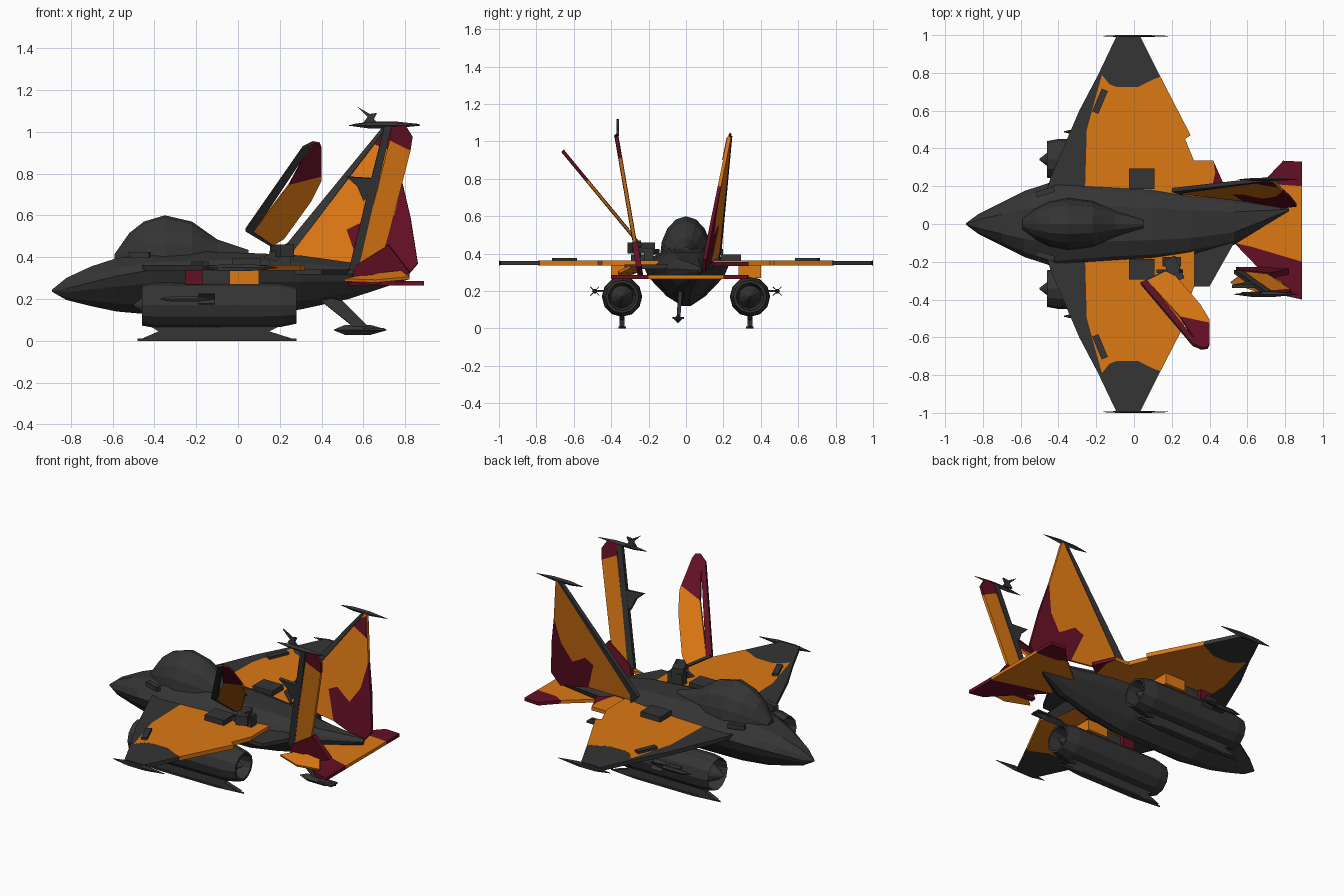
import bpy, bmesh, math
from mathutils import Vector

if "Cube" in bpy.data.objects:
    bpy.data.objects.remove(bpy.data.objects["Cube"])


def material(name, rgb):
    m = bpy.data.materials.new(name)
    m.diffuse_color = (*rgb, 1)
    m.use_nodes = True
    m.node_tree.nodes["Principled BSDF"].inputs["Base Color"].default_value = m.diffuse_color
    return m


GREY = material("charcoal grey", (0.035, 0.035, 0.035))
ORANGE = material("orange", (0.72, 0.19, 0.007))
MAROON = material("maroon", (0.125, 0.005, 0.018))


def finish(name, bm, mat):
    bmesh.ops.recalc_face_normals(bm, faces=bm.faces)
    me = bpy.data.meshes.new(name)
    bm.to_mesh(me)
    bm.free()
    me.materials.append(mat)
    ob = bpy.data.objects.new(name, me)
    bpy.context.collection.objects.link(ob)
    return ob


def plate(name, pts, t, mat):
    """Flat polygon given a thickness about its own plane."""
    pts = [Vector(p) for p in pts]
    n = Vector()
    for a, b in zip(pts, pts[1:] + pts[:1]):
        n += a.cross(b)
    n = n.normalized() * t / 2
    bm = bmesh.new()
    top = [bm.verts.new(p + n) for p in pts]
    low = [bm.verts.new(p - n) for p in pts]
    bm.faces.new(top)
    bm.faces.new(low[::-1])
    for i in range(len(pts)):
        j = (i + 1) % len(pts)
        bm.faces.new((top[i], low[i], low[j], top[j]))
    return finish(name, bm, mat)


def loft(name, rings, mat):
    bm = bmesh.new()
    vs = [[bm.verts.new(p) for p in r] for r in rings]
    n = len(vs[0])
    for a, b in zip(vs, vs[1:]):
        for i in range(n):
            j = (i + 1) % n
            bm.faces.new((a[i], a[j], b[j], b[i]))
    bm.faces.new(vs[0])
    bm.faces.new(vs[-1])
    return finish(name, bm, mat)


def lathe(name, profile, y, z, sides, mat):
    """Round body along x from (x, radius) pairs."""
    rings = [[(x, y + r * math.cos(2 * math.pi * i / sides), z + r * math.sin(2 * math.pi * i / sides))
              for i in range(sides)] for x, r in profile]
    return loft(name, rings, mat)


def box(name, c, s, mat, rot=0):
    bm = bmesh.new()
    bmesh.ops.create_cube(bm, size=1)
    for v in bm.verts:
        v.co = Vector(v.co[i] * s[i] for i in range(3))
    ob = finish(name, bm, mat)
    ob.location = c
    ob.rotation_euler[2] = rot
    return ob


def blade(name, x0, x1, y, z, h, w):
    """Slim pointed tip rail."""
    m = x0 + (x1 - x0) * 0.45
    prof = [(x0, 0.1), (m - 0.06, 1), (m + 0.06, 1), (x1, 0.1)]
    loft(name, [[(x, y - w * k, z), (x, y, z + h * k), (x, y + w * k, z), (x, y, z - h * k)]
                for x, k in prof], GREY)


# fuselage: x, centre y, half width, bottom, waist, top
hull = [(-.89, 0, .004, .235, .24, .245), (-.82, 0, .055, .195, .25, .31), (-.7, 0, .115, .165, .28, .37),
        (-.58, 0, .175, .14, .31, .41), (-.41, 0, .23, .125, .34, .43), (-.15, 0, .205, .12, .35, .44),
        (.1, 0, .19, .12, .35, .43), (.3, 0, .165, .15, .34, .42), (.53, .01, .12, .2, .32, .385),
        (.82, .075, .006, .295, .31, .335)]
rings = []
for x, c, w, b, m, t in hull:
    half = [(.45, m + (t - m) * .85), (.85, m + (t - m) * .4), (1, m), (.88, m - (m - b) * .3),
            (.45, m - (m - b) * .78), (.12, b)]
    rings.append([(x, c + k * w, z) for k, z in half] + [(x, c - k * w, z) for k, z in half[::-1]])
loft("fuselage", rings, GREY)

# canopy: x, half width, top
rings = []
for x, w, t in [(-.59, .03, .415), (-.52, .085, .515), (-.45, .12, .57), (-.35, .14, .6),
                (-.22, .125, .57), (-.1, .075, .485), (.05, .03, .435)]:
    rings.append([(x, w * math.cos(a), .38 + (t - .38) * math.sin(a))
                  for a in [math.pi * i / 8 for i in range(9)]])
loft("canopy", rings, GREY)

# wings, pods and fittings on both sides
for s, side in ((1, "left"), (-1, "right")):
    def flat(pts, z):
        return [(x, s * y, z) for x, y in pts]

    plate("wing_front_" + side, flat([(-.47, .15), (-.44, .25), (-.29, .6), (-.19, .79), (-.17, .79),
                                      (-.25, .5), (-.26, .15)], .35), .026, GREY)
    plate("wing_tip_" + side, flat([(-.19, .79), (-.09, 1), (.03, 1), (.14, .78), (.09, .76), (.02, .725),
                                    (-.09, .725), (-.13, .74), (-.17, .79)], .35), .024, GREY)
    plate("wing_panel_" + side, flat([(-.26, .15), (-.25, .5), (-.17, .79), (-.13, .74), (-.09, .725),
                                      (.02, .725), (.09, .76), (.14, .78), (.3, .47), (.27, .45),
                                      (.32, .33), (.32, .14)], .35), .026, ORANGE)
    blade("wing_tip_rail_" + side, -.17, .19, s * .995, .35, .017, .006)
    box("wing_vane_" + side, (-.18, s * .65, .368), (.035, .13, .02), GREY, -.4 * s)
    box("shoulder_box_" + side, (.04, s * .24, .365), (.135, .11, .06), GREY)
    box("nose_vane_" + side, (-.47, s * .17, .41), (.1, .03, .03), GREY, .3 * s)
    # engine pod with open ends and hub cones
    y = s * .342
    lathe("pod_" + side, [(-.5, .004), (-.46, .035), (-.38, .07), (-.38, .085), (-.46, .097), (-.4, .108),
                          (.2, .105), (.28, .088), (.28, .075), (.18, .06), (.27, .004)], y, .17, 12, GREY)
    plate("skid_" + side, [(-.42, y, .07), (-.38, y, .045), (-.46, y, .01), (.26, y, .01), (.15, y, .045),
                           (.2, y, .07)], .026, GREY)
    plate("skid_sole_" + side, [(-.48, y, .005), (-.3, y + .02, .005), (.1, y + .02, .005), (.28, y, .005),
                                (.1, y - .02, .005), (-.3, y - .02, .005)], .01, GREY)
    box("pylon_front_" + side, (-.21, y, .31), (.08, .09, .08), MAROON)
    box("pylon_rear_" + side, (.03, y, .31), (.14, .12, .08), ORANGE)
    box("pylon_core_" + side, (-.1, y, .3), (.3, .04, .08), GREY)
    # side dart on the pod
    yd = s * .488
    lathe("dart_" + side, [(-.37, .003), (-.32, .014), (-.16, .014), (-.11, .006)], yd, .2, 6, GREY)
    for a in (.8, 2.37):
        dy, dz = .033 * math.cos(a), .033 * math.sin(a)
        plate("dart_fin_" + side, [(-.19, yd + dy, .2 + dz), (-.11, yd + dy, .2 + dz),
                                   (-.11, yd - dy, .2 - dz), (-.19, yd - dy, .2 - dz)], .005, GREY)
    box("dart_arm_" + side, (-.24, s * .46, .2), (.08, .05, .012), GREY)

# wing root flaps
plate("flap_left", [(.3, .14, .345), (.3, .335, .345), (.42, .335, .345), (.43, .27, .345), (.4, .14, .345)],
      .022, ORANGE)
plate("flap_corner_left", [(.42, .335, .345), (.48, .2, .345), (.4, .14, .345), (.43, .27, .345)], .022, MAROON)
plate("flap_right", [(.3, -.1, .33), (.27, -.33, .33), (.4, -.33, .33), (.53, -.1, .33)], .024, GREY)


# tall left fin
def left_fin(pts, off=0):
    return [(x, .125 - .1075 * x + .1817 * z + off, z) for x, z in pts]


plate("fin_left", left_fin([(.26, .42), (.7, 1), (.72, 1.03), (.735, 1.03), (.785, .76), (.75, .6), (.68, .5),
                            (.58, .56), (.52, .53), (.58, .36), (.26, .38)]), .018, ORANGE)
plate("fin_left_edge", left_fin([(.2, .42), (.7, 1.03), (.72, 1.03), (.26, .42), (.26, .36)]), .022, GREY)
plate("fin_left_patch", left_fin([(.58, .36), (.52, .53), (.58, .56), (.68, .5), (.75, .6), (.785, .76),
                                  (.825, .59), (.86, .37), (.8, .3)]), .018, MAROON)
plate("fin_left_tip_patch", left_fin([(.655, .94), (.7, 1), (.735, 1.02), (.755, .9)], -.011), .006, MAROON)
blade("fin_left_rail", .55, .87, .236, 1.035, .014, .008)


# narrow right fin
def right_fin(pts):
    return [(x, -.195 - .172 * z, z) for x, z in pts]


plate("fin_right", right_fin([(.575, .36), (.725, .96), (.825, .91), (.72, .5), (.66, .31), (.6, .3)]),
      .018, ORANGE)
plate("fin_right_tip", right_fin([(.725, .96), (.735, 1.03), (.8, 1.03), (.835, .975), (.825, .91)]),
      .018, MAROON)
plate("fin_right_edge", right_fin([(.53, .34), (.7, 1.03), (.735, 1.03), (.575, .34)]), .022, GREY)
plate("fin_right_horn", right_fin([(.52, .785), (.68, .775), (.67, .73), (.6, .67), (.57, .74)]), .02, GREY)
plate("fin_right_foot", right_fin([(.56, .36), (.72, .46), (.82, .33), (.66, .27), (.54, .28)]), .03, MAROON)
blade("fin_right_rail", .53, .87, -.372, 1.03, .014, .014)
plate("fin_right_antler", [(.57, -.365, 1.12), (.63, -.365, 1.085), (.665, -.365, 1.09), (.65, -.365, 1.06),
                           (.68, -.365, 1.03), (.6, -.365, 1.045), (.62, -.365, 1.07)], .012, GREY)


# loose slanted fin with its mount
def slant_fin(pts, off=0):
    return [(x, .125 - .826 * z + off * .64, z + off * .77) for x, z in pts]


plate("slant_fin", slant_fin([(.07, .52), (.245, .75), (.4, .79), (.4, .77), (.35, .67), (.22, .49),
                              (.17, .46)]), .014, ORANGE)
plate("slant_fin_tip", slant_fin([(.245, .75), (.34, .93), (.36, .95), (.39, .945), (.4, .92), (.4, .79)]),
      .014, MAROON)
edge = [(.035, .53), (.31, .925), (.36, .95), (.335, .915), (.075, .525), (.17, .46), (.16, .455)]
plate("slant_fin_edge", slant_fin(edge, -.003), .014, GREY)
plate("slant_fin_edge_top", slant_fin(edge[:5], .006), .006, MAROON)
box("fin_mount", (.21, -.24, .43), (.07, .13, .06), GREY, .4)
box("fin_mount_post", (.2, -.2, .39), (.1, .05, .08), GREY)
plate("fin_mount_arm", [(.12, -.25, .4), (.24, -.25, .47), (.26, -.25, .44), (.18, -.25, .38)], .02, GREY)


# tailplane
def tail(pts):
    return [(x, y, .275) for x, y in pts]


plate("tailplane", tail([(.53, .1), (.7, .24), (.75, .21), (.89, .2), (.89, -.2), (.62, -.12), (.53, -.1)]),
      .02, ORANGE)
plate("tailplane_tip_left", tail([(.7, .24), (.79, .335), (.89, .33), (.89, .2), (.75, .21)]), .02, MAROON)
plate("tailplane_tip_right", tail([(.53, -.1), (.62, -.12), (.89, -.2), (.89, -.4), (.8, -.38)]), .02, MAROON)
plate("tail_scrap", [(.51, -.31, .29), (.6, -.24, .31), (.78, -.3, .33), (.82, -.36, .3), (.66, -.36, .285)],
      .014, ORANGE)

# ventral strut and foot
plate("ventral_strut", [(.36, -.03, .22), (.5, -.03, .19), (.63, -.04, .06), (.56, -.04, .06)], .02, GREY)
blade("ventral_foot", .46, .71, -.042, .052, .024, .024)
plate("ventral_foot_fin", [(.6, -.072, .055), (.7, -.072, .055), (.7, -.012, .055), (.6, -.012, .055)],
      .01, GREY)
